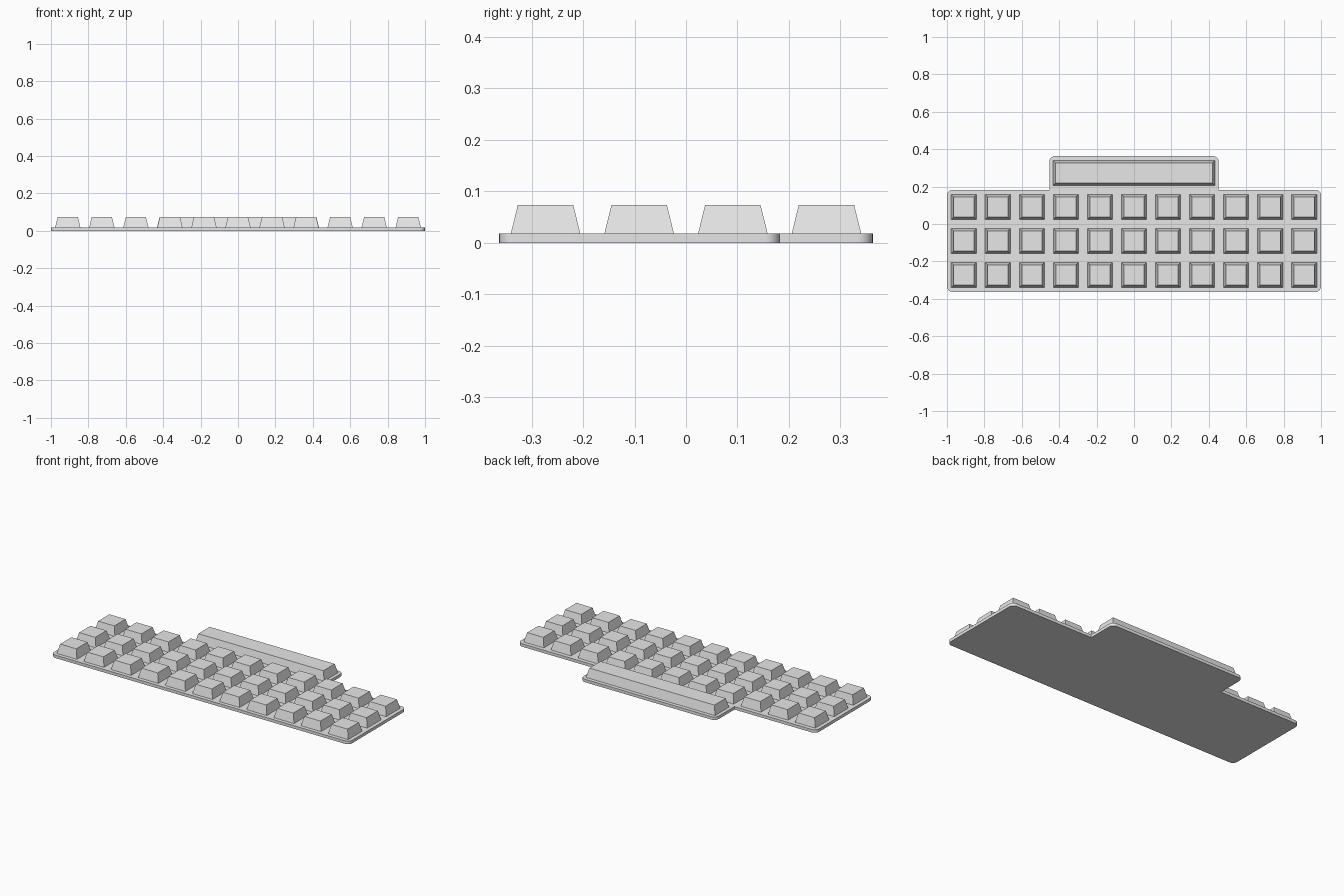
import bpy, bmesh
from math import sin, cos, radians

cube = bpy.data.objects.get("Cube")
if cube:
    bpy.data.objects.remove(cube, do_unlink=True)

grey = bpy.data.materials.new("light grey")
grey.use_nodes = True
grey.diffuse_color = (0.8, 0.8, 0.8, 1)
grey.node_tree.nodes["Principled BSDF"].inputs["Base Color"].default_value = grey.diffuse_color

PLATE_Z = 0.018   # plate thickness
TOP_Z = 0.073     # height of the key tops
PITCH = 0.182     # distance between keys
KEY = 0.135       # key width at its base
TAPER = 0.0135    # inset of the key top on each side


def finish(bm, name):
    bmesh.ops.recalc_face_normals(bm, faces=bm.faces[:])
    mesh = bpy.data.meshes.new(name)
    bm.to_mesh(mesh)
    bm.free()
    mesh.materials.append(grey)
    obj = bpy.data.objects.new(name, mesh)
    bpy.context.collection.objects.link(obj)
    return obj


def rounded(cx, cy, start, r=0.03, steps=8):
    """Quarter-circle corner points, counter-clockwise from the start angle."""
    angles = [radians(start + 90 * i / steps) for i in range(steps + 1)]
    return [(cx + r * cos(a), cy + r * sin(a)) for a in angles]


# Base plate: right half of the outline, mirrored, then extruded
half = (rounded(0.97, -0.333, -90) + rounded(0.97, 0.153, 0)
        + [(0.453, 0.183)] + rounded(0.423, 0.333, 0))
outline = half + [(-x, y) for x, y in reversed(half)]
bm = bmesh.new()
base = bm.faces.new([bm.verts.new((x, y, 0)) for x, y in outline])
top = bmesh.ops.extrude_face_region(bm, geom=[base], use_keep_orig=True)
bmesh.ops.translate(bm, vec=(0, 0, PLATE_Z),
                    verts=[v for v in top["geom"] if isinstance(v, bmesh.types.BMVert)])
plate = finish(bm, "base_plate")
bpy.context.view_layer.objects.active = plate
plate.select_set(True)
bpy.ops.object.shade_smooth_by_angle(angle=radians(30))
plate.select_set(False)


def keycap(name, x, y, width):
    """Tapered block standing on the plate."""
    bm = bmesh.new()
    bmesh.ops.create_cube(bm, size=1)
    for v in bm.verts:
        inset = TAPER if v.co.z > 0 else 0
        v.co.x *= width - 2 * inset
        v.co.y *= KEY - 2 * inset
        v.co.z = TOP_Z if v.co.z > 0 else PLATE_Z
    obj = finish(bm, name)
    obj.location = (x, y, 0)


# Three rows of eleven keys
for row in range(3):
    for col in range(11):
        keycap(f"key_row{row + 1}_{col + 1}", (col - 5) * PITCH, (row - 1.5) * PITCH, KEY)

# Long bar key on the rear tab
keycap("space_bar", 0, 1.5 * PITCH, 0.866)
